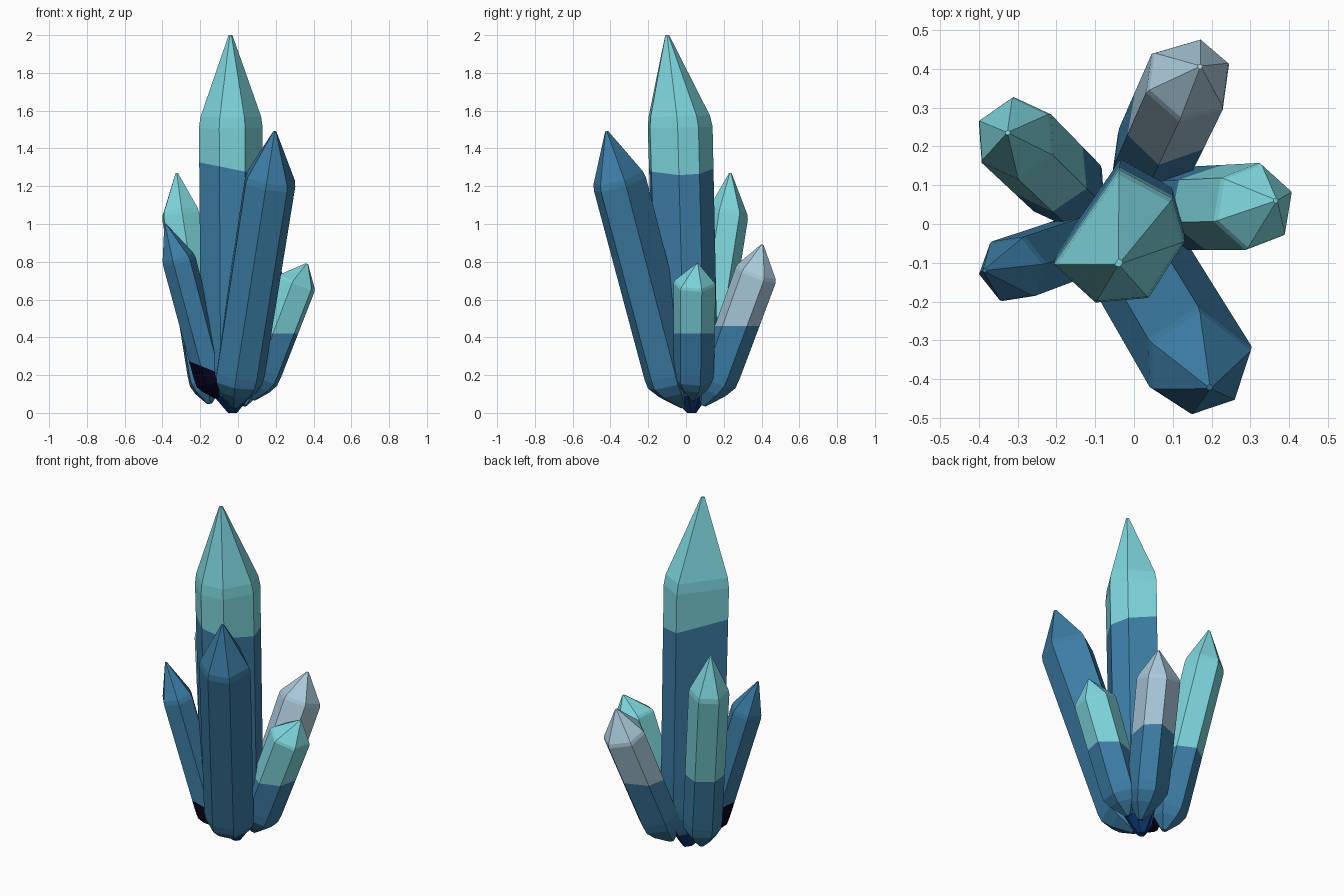
import bpy, bmesh, math
from mathutils import Vector

if "Cube" in bpy.data.objects:
    bpy.data.objects.remove(bpy.data.objects["Cube"])


def material(name, rgb):
    m = bpy.data.materials.new(name)
    m.diffuse_color = (*rgb, 1)
    m.use_nodes = True
    m.node_tree.nodes["Principled BSDF"].inputs["Base Color"].default_value = m.diffuse_color
    return m


BLUE = material("deep blue", (0.046, 0.21, 0.385))
TEAL = material("pale teal", (0.205, 0.67, 0.72))
GREY = material("frost grey", (0.41, 0.60, 0.72))
NAVY = material("navy", (0.004, 0.035, 0.16))
BLACK = material("night black", (0.002, 0.001, 0.012))


def hexagon(phase):
    return [phase + 60 * i for i in range(6)]


def crystal(name, base, shoulder, tip, foot, radius, angles, mats, splits=()):
    """Faceted prism along base -> shoulder, with an off-centre point and a blunt
    tapered foot. Each split is (x slope, height); colours change there, going up."""
    base, shoulder, tip, foot = map(Vector, (base, shoulder, tip, foot))
    axis = (shoulder - base).normalized()
    u = (Vector((1, 0, 0)) - axis * axis.x).normalized()
    v = axis.cross(u)
    rise = (tip - shoulder).length
    # ring centre and radius factor, bottom to top
    rings = [(foot, 0.14),
             (foot.lerp(base, 0.6), 0.70),
             (base, 0.92),
             (base + axis * 0.05, 0.96),
             (shoulder, 1.0),
             (shoulder.lerp(tip, 0.06) + axis * rise * 0.06, 0.95),
             (tip, 0.06)]
    bm = bmesh.new()
    loops = []
    for c, f in rings:
        loops.append([bm.verts.new(c + radius * f * (u * math.cos(math.radians(a))
                                                     + v * math.sin(math.radians(a))))
                      for a in angles])
    n = len(angles)
    for lo, hi in zip(loops, loops[1:]):
        for i in range(n):
            j = (i + 1) % n
            bm.faces.new((lo[i], lo[j], hi[j], hi[i]))
    bm.faces.new(loops[0][::-1])
    bm.faces.new(loops[-1])
    # colour bands
    for slope, height in splits:
        bmesh.ops.bisect_plane(bm, geom=bm.verts[:] + bm.edges[:] + bm.faces[:],
                               plane_co=(0, 0, height), plane_no=(slope, 0, 1))
    for f in bm.faces:
        c = f.calc_center_median()
        f.material_index = sum(c.z + s * c.x > h for s, h in splits)
    bmesh.ops.recalc_face_normals(bm, faces=bm.faces[:])
    me = bpy.data.meshes.new(name)
    bm.to_mesh(me)
    bm.free()
    for m in mats:
        me.materials.append(m)
    bpy.context.collection.objects.link(bpy.data.objects.new(name, me))


# tall centre crystal
crystal("main_crystal", (-0.04, 0.0, 0.19), (-0.045, -0.035, 1.51), (-0.04, -0.10, 2.0),
        (-0.03, 0.03, 0.0), 0.176, [35, 88, 203, 252, 298, 357],
        [NAVY, BLUE, TEAL], [(0, 0.09), (0.2, 1.285)])
# large leaning front crystal
crystal("front_crystal", (0.0, -0.075, 0.16), (0.165, -0.35, 1.21), (0.195, -0.42, 1.49),
        (-0.02, -0.01, 0.03), 0.143, [12, 90, 155, 208, 262, 312], [BLUE])
# back left crystal
crystal("back_left_crystal", (-0.165, 0.085, 0.16), (-0.303, 0.22, 1.04), (-0.325, 0.235, 1.27),
        (-0.15, 0.07, 0.05), 0.109, hexagon(34), [BLUE, TEAL], [(0, 0.51)])
# small left crystal
crystal("left_crystal", (-0.14, -0.055, 0.16), (-0.31, -0.115, 0.80), (-0.385, -0.12, 1.0),
        (-0.11, -0.04, 0.08), 0.09, hexagon(10), [BLACK, BLUE], [(0.4, 0.17)])
# short right crystal
crystal("right_crystal", (0.115, 0.04, 0.18), (0.305, 0.045, 0.68), (0.365, 0.06, 0.79),
        (0.075, 0.04, 0.07), 0.114, hexagon(20), [BLUE, TEAL], [(0, 0.42)])
# frosted back crystal
crystal("back_crystal", (0.045, 0.165, 0.17), (0.14, 0.37, 0.73), (0.17, 0.405, 0.89),
        (0.03, 0.09, 0.04), 0.117, [25, 75, 145, 200, 258, 320], [BLUE, GREY], [(0, 0.46)])
